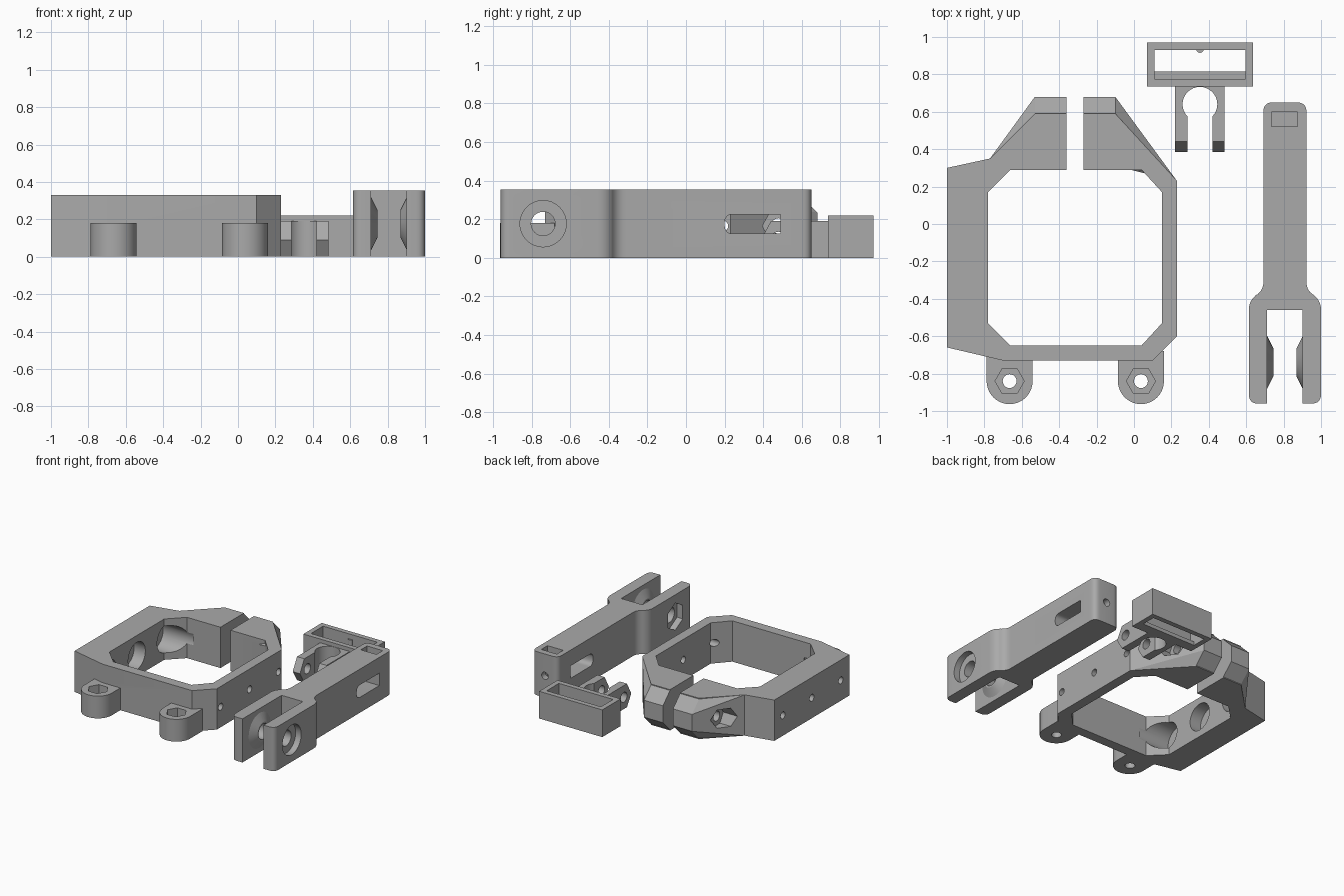
import bpy, bmesh, math
from mathutils import Vector

if "Cube" in bpy.data.objects:
    bpy.data.objects.remove(bpy.data.objects["Cube"])

grey = bpy.data.materials.new("grey_plastic")
grey.use_nodes = True
color = (0.4, 0.4, 0.4, 1)
grey.diffuse_color = color
grey.node_tree.nodes["Principled BSDF"].inputs["Base Color"].default_value = color


def add_object(name, bm):
    bmesh.ops.recalc_face_normals(bm, faces=bm.faces)
    mesh = bpy.data.meshes.new(name)
    bm.to_mesh(mesh)
    bm.free()
    mesh.materials.append(grey)
    obj = bpy.data.objects.new(name, mesh)
    bpy.context.collection.objects.link(obj)
    return obj


def place(axis, a, b, h):
    return {"x": (h, a, b), "y": (a, h, b), "z": (a, b, h)}[axis]


def prism(name, axis, pts, lo, hi, scale_hi=None):
    """Extrude a flat outline along an axis; scale_hi = (center, factor) tapers it."""
    bm = bmesh.new()
    top = pts
    if scale_hi:
        (ca, cb), f = scale_hi
        top = [(ca + (a - ca) * f, cb + (b - cb) * f) for a, b in pts]
    low = [bm.verts.new(place(axis, a, b, lo)) for a, b in pts]
    high = [bm.verts.new(place(axis, a, b, hi)) for a, b in top]
    bm.faces.new(low)
    bm.faces.new(high)
    for i in range(len(pts)):
        j = (i + 1) % len(pts)
        bm.faces.new((low[i], low[j], high[j], high[i]))
    return add_object(name, bm)


def ngon(c, r, n=32, turn=0.0):
    return [(c[0] + r * math.cos(turn + math.tau * i / n),
             c[1] + r * math.sin(turn + math.tau * i / n)) for i in range(n)]


def rect(a0, a1, b0, b1):
    return [(a0, b0), (a1, b0), (a1, b1), (a0, b1)]


def hull(name, points):
    bm = bmesh.new()
    for p in points:
        bm.verts.new(p)
    res = bmesh.ops.convex_hull(bm, input=bm.verts)
    spare = {g for g in res["geom_interior"] + res["geom_unused"]
             if isinstance(g, bmesh.types.BMVert)}
    bmesh.ops.delete(bm, geom=list(spare), context="VERTS")
    bmesh.ops.dissolve_limit(bm, angle_limit=0.01, verts=bm.verts, edges=bm.edges)
    return add_object(name, bm)


def combine(target, tool, op="DIFFERENCE"):
    mod = target.modifiers.new("boolean", "BOOLEAN")
    mod.operation, mod.solver, mod.object = op, "EXACT", tool
    graph = bpy.context.evaluated_depsgraph_get()
    graph.update()
    mesh = bpy.data.meshes.new_from_object(target.evaluated_get(graph))
    target.modifiers.clear()
    target.data = mesh
    bpy.data.objects.remove(tool)


def cut(target, axis, pts, lo, hi):
    combine(target, prism("cutter", axis, pts, lo, hi))


def join(target, axis, pts, lo, hi, **kw):
    combine(target, prism("addition", axis, pts, lo, hi, **kw), "UNION")


def rounded(corners, steps=6):
    """Outline from (a, b, radius) corners."""
    out = []
    for i, (a, b, r) in enumerate(corners):
        p = Vector((a, b))
        if r == 0:
            out.append((a, b))
            continue
        q = Vector(corners[i - 1][:2])
        s = Vector(corners[(i + 1) % len(corners)][:2])
        start, end = p + (q - p).normalized() * r, p + (s - p).normalized() * r
        for k in range(steps + 1):
            t = k / steps
            out.append(tuple(start * (1 - t) ** 2 + p * 2 * t * (1 - t) + end * t * t))
    return out


# Clamp ring, open at the back
H = 0.33
MID = H / 2
ring = prism("clamp_ring", "z", [
    (-0.36, 0.59), (-0.53, 0.59), (-0.77, 0.35), (-1, 0.30), (-1, -0.66),
    (-0.70, -0.73), (0.10, -0.73), (0.23, -0.60), (0.23, 0.23), (-0.10, 0.59),
    (-0.27, 0.59), (-0.27, 0.29), (0.04, 0.29), (0.15, 0.17), (0.15, -0.53),
    (0.04, -0.65), (-0.66, -0.65), (-0.78, -0.53), (-0.78, 0.17),
    (-0.66, 0.29), (-0.36, 0.29)], 0, H)

# Octagonal jaws that taper into the ring
octagon = ngon((0.515, MID), MID / math.cos(math.pi / 8), 8, math.pi / 8)
for inner, outer, tip in ((-0.36, -0.53, (-0.77, 0.35)), (-0.27, -0.10, (0.23, 0.23))):
    pts = [(x, y, z) for x in (inner, outer) for y, z in octagon]
    pts += [(*tip, 0), (*tip, H)]
    combine(ring, hull("jaw", pts), "UNION")

# Clamp screw bore with hex recesses on both sides
axis_c = (0.48, MID)
cut(ring, "x", ngon(axis_c, 0.04), -0.9, 0.3)
cut(ring, "x", ngon(axis_c, 0.085, 6), -0.9, -0.61)
cut(ring, "x", ngon(axis_c, 0.085, 6), -0.01, 0.3)

# Three cross holes with wide bores inside the thick wall
for y in (0.19, -0.18, -0.55):
    cut(ring, "x", ngon((y, MID), 0.028, 20), -1.1, 0.4)
    cut(ring, "x", ngon((y, MID), 0.11), -0.88, -0.6)

# Front lugs with nut pockets
for x in (-0.665, 0.037):
    c = (x, -0.84)
    arc = [(x + 0.123 * math.cos(a), c[1] + 0.123 * math.sin(a))
           for a in (math.pi + math.pi * k / 20 for k in range(21))]
    join(ring, "z", arc + [(x + 0.123, -0.68), (x - 0.123, -0.68)], 0, 0.18)
    cut(ring, "z", ngon(c, 0.037, 24), -0.1, 0.3)
    cut(ring, "z", ngon(c, 0.078, 6), 0.09, 0.3)

# Forked lever arm
LX, LH = 0.807, 0.353
LM = LH / 2
half = [(0.095, -0.46, 0), (0.095, -0.96, 0), (0.193, -0.96, 0.05),
        (0.193, -0.40, 0.06), (0.115, -0.36, 0.05), (0.115, 0.65, 0.05)]
outline = [(LX + u, y, r) for u, y, r in half]
outline += [(LX - u, y, r) for u, y, r in reversed(half)]
lever = prism("lever_arm", "z", rounded(outline), 0, LH)

# Conical bosses inside the fork, then the pivot bore and its recesses
pivot = (-0.74, LM)
for s in (-1, 1):
    join(lever, "x", ngon(pivot, 0.145), LX + s * 0.097, LX + s * 0.062,
         scale_hi=(pivot, 0.52))
cut(lever, "x", ngon(pivot, 0.062), 0.5, 1.1)
cut(lever, "x", ngon(pivot, 0.12), 0.95, 1.1)
cut(lever, "x", ngon(pivot, 0.11, 6, math.pi / 6), 0.5, 0.665)

# Side slot, nut pocket and end hole
cut(lever, "x", rounded([(0.20, 0.125, 0.045), (0.49, 0.125, 0),
                         (0.49, 0.225, 0), (0.20, 0.225, 0.045)]), 0.5, 1.1)
cut(lever, "z", rect(0.735, 0.875, 0.52, 0.60), 0.10, 0.5)
cut(lever, "y", ngon((LX, LM), 0.03, 20), 0.45, 0.8)

# Strap bracket: rectangular loop with a ledge
BX = 0.3525
bracket = prism("strap_bracket", "z", rect(0.07, 0.635, 0.735, 0.97), 0, 0.22)
cut(bracket, "z", rect(0.11, 0.595, 0.775, 0.93), 0.03, 0.4)
cut(bracket, "z", rect(0.11, 0.595, 0.815, 0.93), -0.1, 0.1)
join(bracket, "z", ngon((BX, 0.935), 0.02, 16), 0.02, 0.18)

# Two pointed ears with a round throat and a cross hole
ears = prism("ears", "x", [(0.75, 0), (0.44, 0), (0.385, 0.09),
                           (0.44, 0.19), (0.75, 0.19)], 0.22, 0.485)
cut(ears, "z", rect(0.285, 0.42, 0.3, 0.62), -0.1, 0.4)
cut(ears, "z", ngon((BX, 0.64), 0.093), -0.1, 0.4)
cut(ears, "x", ngon((0.48, 0.095), 0.04, 24), 0.1, 0.6)
combine(bracket, ears, "UNION")

# Smooth round walls, keep edges crisp
bpy.ops.object.select_all(action="DESELECT")
for obj in (ring, lever, bracket):
    obj.select_set(True)
bpy.context.view_layer.objects.active = ring
bpy.ops.object.shade_smooth_by_angle(angle=math.radians(25))
